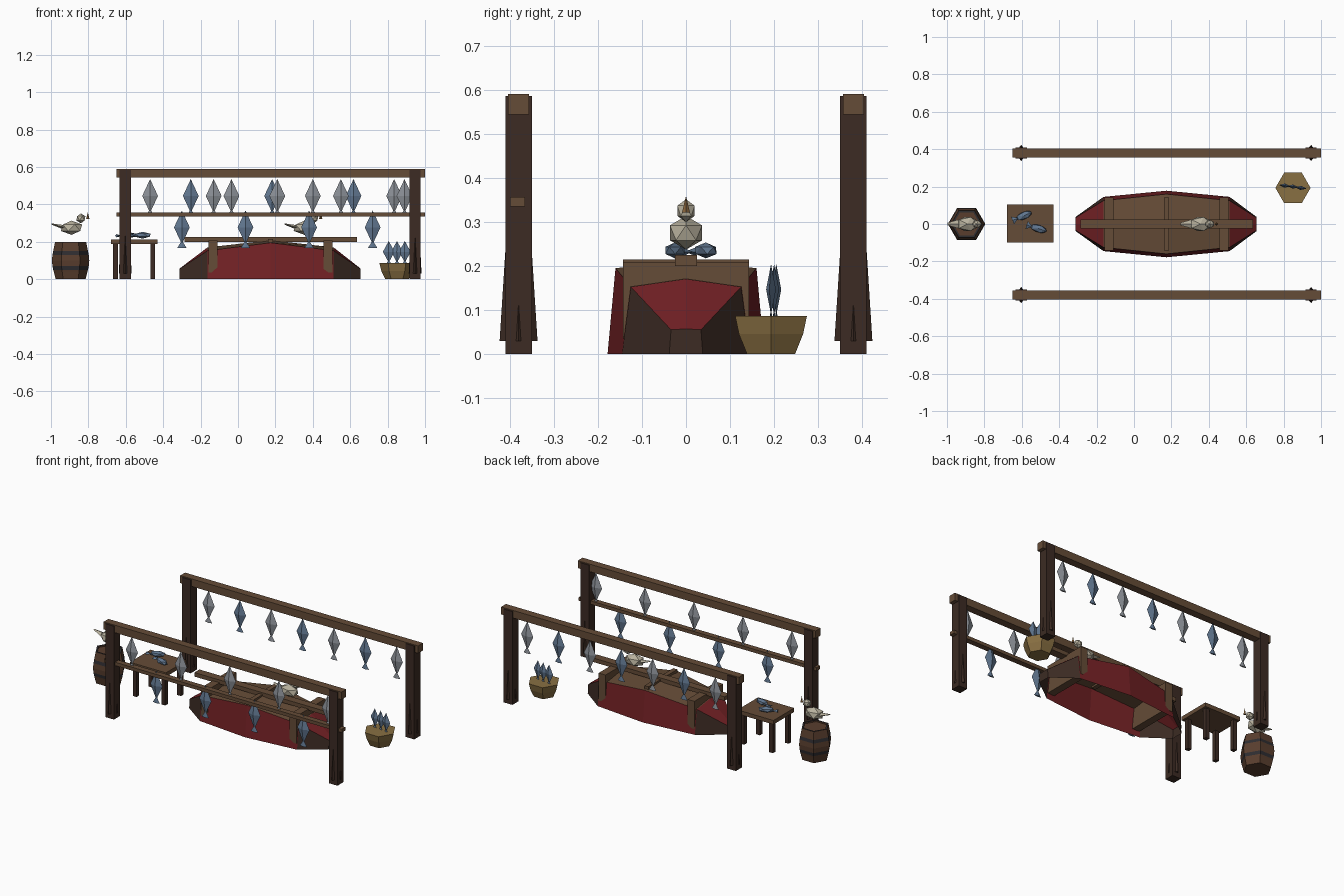
import bpy, bmesh, math
from mathutils import Matrix, Vector, Euler

cube = bpy.data.objects.get("Cube")
if cube:
    bpy.data.objects.remove(cube, do_unlink=True)


def material(name, r, g, b):
    m = bpy.data.materials.new(name)
    m.use_nodes = True
    m.diffuse_color = (r, g, b, 1)
    bsdf = next(n for n in m.node_tree.nodes if n.type == 'BSDF_PRINCIPLED')
    bsdf.inputs["Base Color"].default_value = (r, g, b, 1)
    return m


wood = material("brown_wood", .13, .072, .038)
dark = material("dark_wood", .045, .024, .017)
stave = material("barrel_wood", .10, .048, .027)
iron = material("iron_band", .028, .026, .03)
red = material("red_paint", .17, .015, .018)
silver = material("grey_fish", .26, .28, .31)
blue = material("blue_fish", .12, .185, .28)
cream = material("bird_white", .48, .44, .34)
straw = material("basket_straw", .25, .16, .055)
horn = material("beak_brown", .27, .14, .05)


def add_object(name, bm, *mats):
    bmesh.ops.recalc_face_normals(bm, faces=bm.faces)
    me = bpy.data.meshes.new(name)
    bm.to_mesh(me)
    bm.free()
    for m in mats:
        me.materials.append(m)
    ob = bpy.data.objects.new(name, me)
    bpy.context.scene.collection.objects.link(ob)
    return ob


def box(name, mat, x, y, z):
    """Box from (low, high) ranges on each axis."""
    bm = bmesh.new()
    bmesh.ops.create_cube(bm, size=1)
    size = Vector((x[1] - x[0], y[1] - y[0], z[1] - z[0]))
    mid = Vector((sum(x), sum(y), sum(z))) / 2
    bmesh.ops.transform(bm, matrix=Matrix.LocRotScale(mid, None, size), verts=bm.verts)
    return add_object(name, bm, mat)


def loft(name, rings, rule, *mats):
    """Stacked six-sided rings (radius, height); rule picks material by level."""
    bm = bmesh.new()
    rows = [[bm.verts.new((r * math.cos(i * math.pi / 3), r * math.sin(i * math.pi / 3), z))
             for i in range(6)] for r, z in rings]
    for level, (a, b) in enumerate(zip(rows, rows[1:])):
        for i in range(6):
            j = (i + 1) % 6
            bm.faces.new((a[i], a[j], b[j], b[i])).material_index = rule(level)
    bm.faces.new(rows[0])
    bm.faces.new(rows[-1])
    return add_object(name, bm, *mats)


def blob(name, mat, loc, radii, turn=0):
    bm = bmesh.new()
    bmesh.ops.create_icosphere(bm, subdivisions=1, radius=1)
    rot = Euler((0, 0, turn))
    bmesh.ops.transform(bm, matrix=Matrix.LocRotScale(Vector(loc), rot, Vector(radii)), verts=bm.verts)
    return add_object(name, bm, mat)


def cone(name, mat, sides, r1, r2, depth, loc, rot=(0, 0, 0), scale=(1, 1, 1)):
    bm = bmesh.new()
    bmesh.ops.create_cone(bm, cap_ends=True, segments=sides, radius1=r1, radius2=r2, depth=depth)
    mat4 = Matrix.LocRotScale(Vector(loc), Euler(rot), Vector(scale))
    bmesh.ops.transform(bm, matrix=mat4, verts=bm.verts)
    return add_object(name, bm, mat)


def fish(name, mat, loc, rot=(0, 0, 0), scale=(1, 1, 1)):
    """Flat diamond body, nose up, with a flared tail below."""
    bm = bmesh.new()
    w, t = .042, .015
    nose, end = bm.verts.new((0, 0, .1)), bm.verts.new((0, 0, -.08))
    ring = [bm.verts.new(p) for p in ((w, 0, .01), (0, t, .01), (-w, 0, .01), (0, -t, .01))]
    tip = bm.verts.new((0, 0, -.06))
    fin = [bm.verts.new(p) for p in ((.025, 0, -.1), (0, .006, -.1), (-.025, 0, -.1), (0, -.006, -.1))]
    for i in range(4):
        j = (i + 1) % 4
        bm.faces.new((ring[i], ring[j], nose))
        bm.faces.new((ring[j], ring[i], end))
        bm.faces.new((fin[i], fin[j], tip))
    bm.faces.new(fin)
    mat4 = Matrix.LocRotScale(Vector(loc), Euler(rot), Vector(scale))
    bmesh.ops.transform(bm, matrix=mat4, verts=bm.verts)
    return add_object(name, bm, mat)


# Drying racks
for side, y in (("front", -.38), ("back", .38)):
    box(side + "_top_beam", wood, (-.65, 1), (y - .024, y + .024), (.543, .59))
    for end, x in (("right", -.603), ("left", .947)):
        box(f"{side}_{end}_post", dark, (x - .03, x + .03), (y - .03, y + .03), (0, .585))
        cone(f"{side}_{end}_post_foot", dark, 4, .043, .029, .22, (x, y, .14), scale=(.8, 1, 1))
box("front_lower_bar", wood, (-.65, 1), (-.4, -.365), (.335, .356))

# Hanging fish
for i in range(5):
    fish("front_upper_fish", silver, (-.47 + .34 * i, -.38, .435))
for i in range(4):
    fish("front_lower_fish", blue, (-.3 + .34 * i, -.38, .267))
for i in range(7):
    fish("back_fish", blue if i % 2 else silver, (-.47 + .2175 * i, .38, .435))

# Overturned boat: stations of (x, lower half width, upper half width, edge height, ridge height)
stations = ((-.312, .038, .034, .055, .057), (-.163, .145, .125, .152, .17),
            (.174, .178, .16, .195, .208),
            (.511, .145, .125, .152, .17), (.655, .038, .034, .055, .057))
bm = bmesh.new()
rows = [[bm.verts.new((x, y, z)) for y, z in ((-low, 0), (-up, edge), (0, ridge), (up, edge), (low, 0))]
        for x, low, up, edge, ridge in stations]
for s, (a, b) in enumerate(zip(rows, rows[1:])):
    for i in range(4):
        f = bm.faces.new((a[i], b[i], b[i + 1], a[i + 1]))
        flank, tip = i in (0, 3), s in (0, 3)
        # red flanks amidships and red end decks, dark end flanks, brown bottom
        f.material_index = (2 if flank else 0) if tip else (0 if flank else 1)
for row in (rows[0], rows[-1]):
    bm.faces.new(row).material_index = 2
add_object("boat_hull", bm, red, wood, dark)

box("boat_keel", wood, (-.285, .635), (-.025, .025), (.2, .225))
box("boat_right_frame", wood, (-.158, -.11), (-.143, .143), (.035, .208))
box("boat_left_frame", wood, (.458, .506), (-.143, .143), (.035, .208))
box("boat_middle_rib", wood, (.16, .188), (-.143, .143), (.185, .214))

# Table
box("table_top", wood, (-.68, -.43), (-.1, .105), (.188, .213))
for x in (-.655, -.456):
    for y in (-.075, .08):
        box("table_leg", dark, (x - .013, x + .013), (y - .013, y + .013), (0, .19))
for x, y, turn in ((-.588, .045, .4), (-.51, -.025, -.3)):
    blob("table_fish_body", blue, (x, y, .235), (.05, .022, .018), turn)
    d = Vector((math.cos(turn), math.sin(turn), 0))
    cone("table_fish_tail", blue, 4, .022, .003, .03, Vector((x, y, .232)) - d * .052,
         (0, math.pi / 2, turn), (.4, 1, 1))

# Barrel with two hoops and a sunken lid
barrel = loft("barrel", ((.08, 0), (.09, .04), (.093, .05), (.097, .07), (.1, .1), (.097, .13),
                         (.093, .15), (.083, .198), (.072, .198), (.072, .19)),
              lambda n: 1 if n in (2, 5, 7) else 0, stave, iron)
barrel.location = (-.895, 0, 0)

# Basket with standing fish
basket = loft("basket", ((.063, 0), (.084, .045), (.094, .086)), lambda n: 0, straw)
basket.location = (.85, .193, 0)
for x, y in ((.806, .205), (.85, .2), (.892, .193)):
    fish("basket_fish", blue, (x, y, .14), (0, 0, -.12), (.75, .75, .64))

# Seabirds
for x in (-.89, .355):
    blob("bird_body", cream, (x, 0, .275), (.064, .043, .038))
    blob("bird_head", cream, (x + .05, 0, .325), (.027, .023, .026))
    cone("bird_tail", cream, 4, .024, .006, .07, (x - .073, 0, .286),
         (0, -math.radians(75), 0), (.5, 1.1, 1))
    cone("bird_beak", horn, 4, .009, 0, .038, (x + .087, 0, .34))
